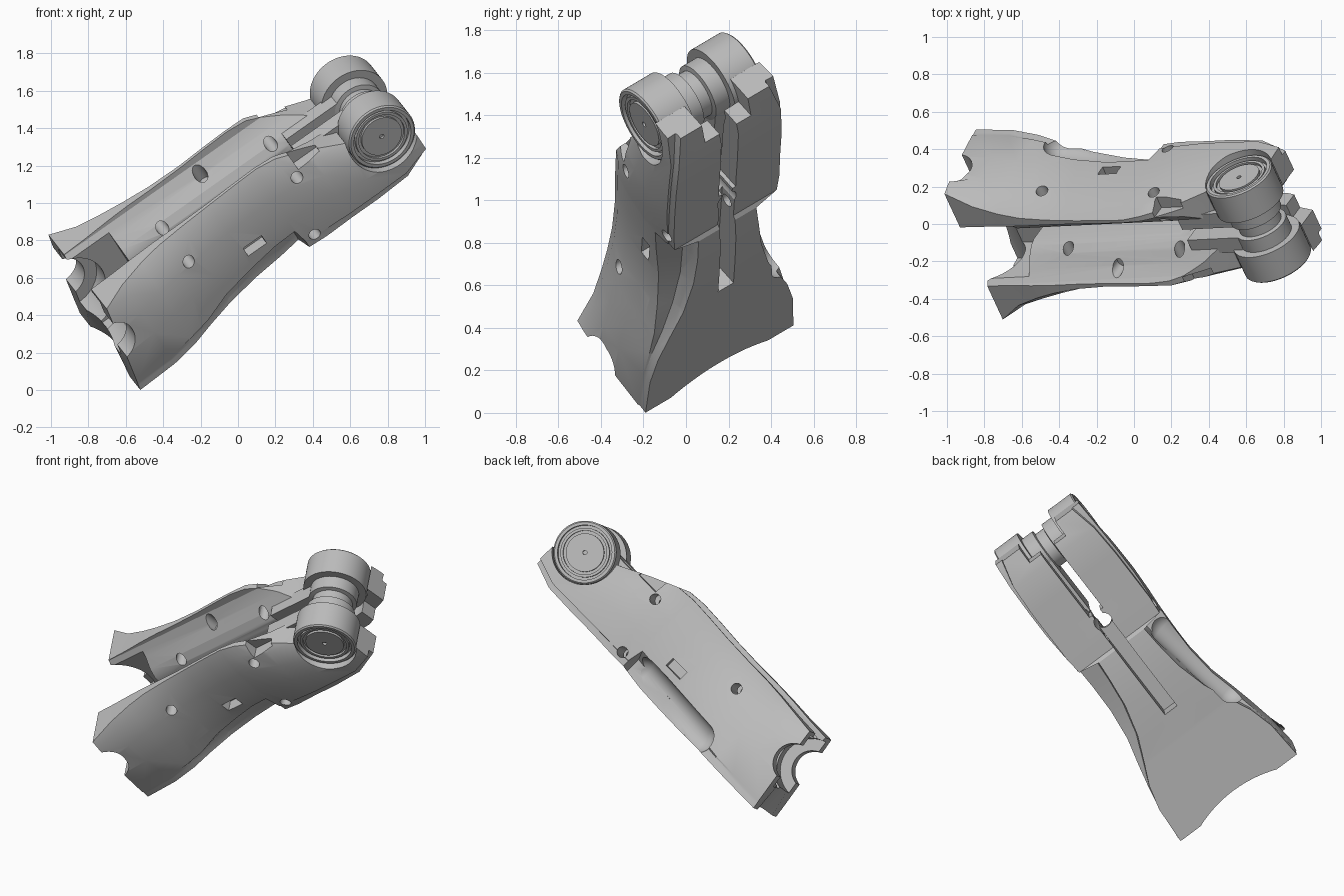
import bpy, bmesh, math
from mathutils import Matrix, Vector

cube = bpy.data.objects.get("Cube")
if cube:
    bpy.data.objects.remove(cube, do_unlink=True)

# Tilted frame of the part: along its length, across it, and up through it
ALONG = Vector((.817, .04, .575)).normalized()
UP = ALONG.cross(Vector((-.372, .8, .472))).normalized()
ACROSS = UP.cross(ALONG)
FRAME = Matrix((ALONG, ACROSS, UP)).transposed().to_4x4()
FRAME.translation = ACROSS * .477

grey = bpy.data.materials.new("plain grey")
grey.use_nodes = True
grey.diffuse_color = (.5, .5, .5, 1)
grey.node_tree.nodes["Principled BSDF"].inputs["Base Color"].default_value = (.5, .5, .5, 1)


def finish(name, bm):
    bmesh.ops.recalc_face_normals(bm, faces=bm.faces)
    mesh = bpy.data.meshes.new(name)
    bm.to_mesh(mesh)
    bm.free()
    mesh.materials.append(grey)
    obj = bpy.data.objects.new(name, mesh)
    bpy.context.collection.objects.link(obj)
    obj.matrix_world = FRAME
    return obj


def activate(obj):
    bpy.ops.object.select_all(action="DESELECT")
    obj.select_set(True)
    bpy.context.view_layer.objects.active = obj


def smooth(obj, degrees):
    activate(obj)
    bpy.ops.object.shade_smooth_by_angle(angle=math.radians(degrees))


def cut(target, bm):
    cutter = finish("cutter", bm)
    cutter.hide_render = True
    bpy.context.view_layer.update()
    activate(target)
    mod = target.modifiers.new("cut", "BOOLEAN")
    mod.operation, mod.solver, mod.object = "DIFFERENCE", "EXACT", cutter
    bpy.ops.object.modifier_apply(modifier=mod.name)
    bpy.data.objects.remove(cutter, do_unlink=True)


def box(u, v, w):
    """Box from (low, high) ranges along each axis."""
    bm = bmesh.new()
    bmesh.ops.create_cube(bm, size=1)
    for p in bm.verts:
        p.co = Vector([a + (b - a) * (c + .5) for (a, b), c in zip((u, v, w), p.co)])
    return bm


def rod(axis, centre, radius, length, sides=40):
    """Cylinder along the 'across' or 'up' axis."""
    bm = bmesh.new()
    turn = Matrix.Rotation(math.pi / 2, 4, "X") if axis == "across" else Matrix()
    bmesh.ops.create_cone(bm, cap_ends=True, segments=sides, radius1=radius, radius2=radius,
                          depth=length, matrix=Matrix.Translation(centre) @ turn)
    return bm


def capsule(start, end, radius):
    """Sphere stretched along the line from start to end."""
    bm = bmesh.new()
    bmesh.ops.create_uvsphere(bm, u_segments=32, v_segments=17, radius=radius)
    turn = (end - start).to_track_quat("Z", "Y")
    for p in bm.verts:
        p.co = turn @ p.co + (end if p.co.z > 0 else start)
    return bm


def loft(rings):
    """Closed skin through rings of equal point count."""
    bm = bmesh.new()
    rows = [[bm.verts.new(p) for p in ring] for ring in rings]
    for r0, r1 in zip(rows, rows[1:]):
        for j in range(len(r0)):
            k = (j + 1) % len(r0)
            bm.faces.new((r0[j], r0[k], r1[k], r1[j]))
    bm.faces.new(rows[0])
    bm.faces.new(rows[-1])
    return bm


def mirrored(half):
    return half + [(-v, w) for v, w in reversed(half)]


# Body: cross-sections lofted along the length
# (position, floor, floor half width, side half width, side foot, top half width, top)
STATIONS = [
    (-.39, .345, .435, .44, .40, .42, .905),
    (-.2, .345, .42, .42, .40, .33, .91),
    (-.05, .345, .38, .39, .40, .28, .92),
    (.08, .345, .32, .36, .41, .25, .925),
    (.24, .34, .25, .32, .45, .23, .925),
    (.43, .34, .2, .3, .48, .22, .93),
    (.6, .345, .18, .3, .51, .22, .94),
    (.73, .36, .17, .305, .52, .22, .945),
    (.75, .375, .3, .306, .42, .22, .945),
    (.86, .375, .31, .315, .42, .23, .935),
    (1.03, .38, .31, .325, .42, .23, .86),
    (1.2, .38, .31, .325, .42, .25, .775),
    (1.4, .385, .3, .32, .42, .28, .7),
    (1.56, .435, .26, .31, .47, .29, .66),
]
rings = []
for i, (u, floor, b, s, foot, t, top) in enumerate(STATIONS):
    rise = top - .42
    half = [(b, floor), (b, floor + .03), (b + (s - b) * .1, (floor + foot) / 2 + .02), (s, foot),
            (s, .42 + rise * .35), (s * .75 + t * .25, .42 + rise * .65),
            (s * .4 + t * .6, .42 + rise * .88), (t, top)]
    lean = .16 if i == 0 else 0
    rings.append([(u + lean * (w - .62), v, w) for v, w in mirrored(half)])
body = finish("split_body", loft(rings))

# Side scoops with rounded ends
for side in (-1, 1):
    cut(body, capsule(Vector((.123, side * .361, .402)), Vector((.64, side * .277, .421)), .1))

# Channel between the halves, flaring out to rounded shoulders
flare = mirrored([(.045, .5), (.045, .7), (.058, .745), (.09, .79), (.15, .842), (.195, .9), (.24, 1.2)])
cut(body, loft([[(u, v, w) for v, w in flare] for u in (-.8, 1.15)]))
cut(body, box((-.7, -.08), (-.172, .172), (.55, 1.2)))

# Gap between the prongs, slot and round hole in the floor
cut(body, box((1.0, 1.8), (-.1, .1), (.5, 1.2)))
cut(body, box((.98, 1.8), (-.05, .05), (.2, .6)))
cut(body, box((1.46, 1.8), (-.135, .135), (.2, 1.2)))
cut(body, box((.9, 1.1), (-.03, .03), (.2, 1.2)))
cut(body, box((.24, .9), (-.045, .045), (.2, .47)))
cut(body, rod("up", (.91, 0, .5), .055, .8))

# Roller seat in the prongs, stepped round socket and hollow edge at the wide end
cut(body, rod("across", (1.4, 0, .69), .198, 1, 64))
cut(body, rod("across", (-.41, 0, .7), .12, 2, 48))
cut(body, rod("across", (-.41, 0, .7), .19, .6, 48))
cut(body, rod("up", (-1.16, 0, .4), .78, .4, 96))

# Screw holes through the sides
for u, w in ((.167, .764), (.9, .79), (.81, .43)):
    cut(body, rod("across", (u, 0, w), .033, 1.2, 24))

# Shoulder pits and pockets on both halves
for side in (-1, 1):
    cut(body, rod("up", (.5, side * .156, .87), .035, .16, 24))
    cut(body, box((.93, 1.08), sorted((side * .2, side * .28)), (.82, 1.1)))
    cut(body, box((.45, .57), sorted((side * .23, side * .4)), (.56, .62)))
smooth(body, 28)

# Inner lobes that carry the roller between the prongs
for name, side in (("right_inner_lobe", -1), ("left_inner_lobe", 1)):
    finish(name, box((.98, 1.4), sorted((side * .035, side * .13)), (.545, .8)))

# Roller: turned profile with two ringed end caps, hubs and a groove
half = [(0, .265), (.013, .265), (.013, .28), (.115, .28), (.115, .265), (.132, .265),
        (.132, .28), (.148, .28), (.148, .26), (.164, .26), (.164, .29), (.182, .29),
        (.19, .282), (.19, .115), (.145, .115), (.145, .035), (.12, .03)]
profile = half + [(r, -v) for r, v in reversed(half)]
bm = bmesh.new()
points = [bm.verts.new((r, v, 0)) for r, v in profile]
edges = [bm.edges.new(pair) for pair in zip(points, points[1:])]
bmesh.ops.spin(bm, geom=points + edges, cent=(0, 0, 0), axis=(0, 1, 0),
               angle=math.tau, steps=64, use_duplicate=False)
bmesh.ops.remove_doubles(bm, verts=bm.verts, dist=.0005)
bmesh.ops.translate(bm, verts=bm.verts, vec=(1.4, 0, .685))
smooth(finish("end_roller", bm), 30)
